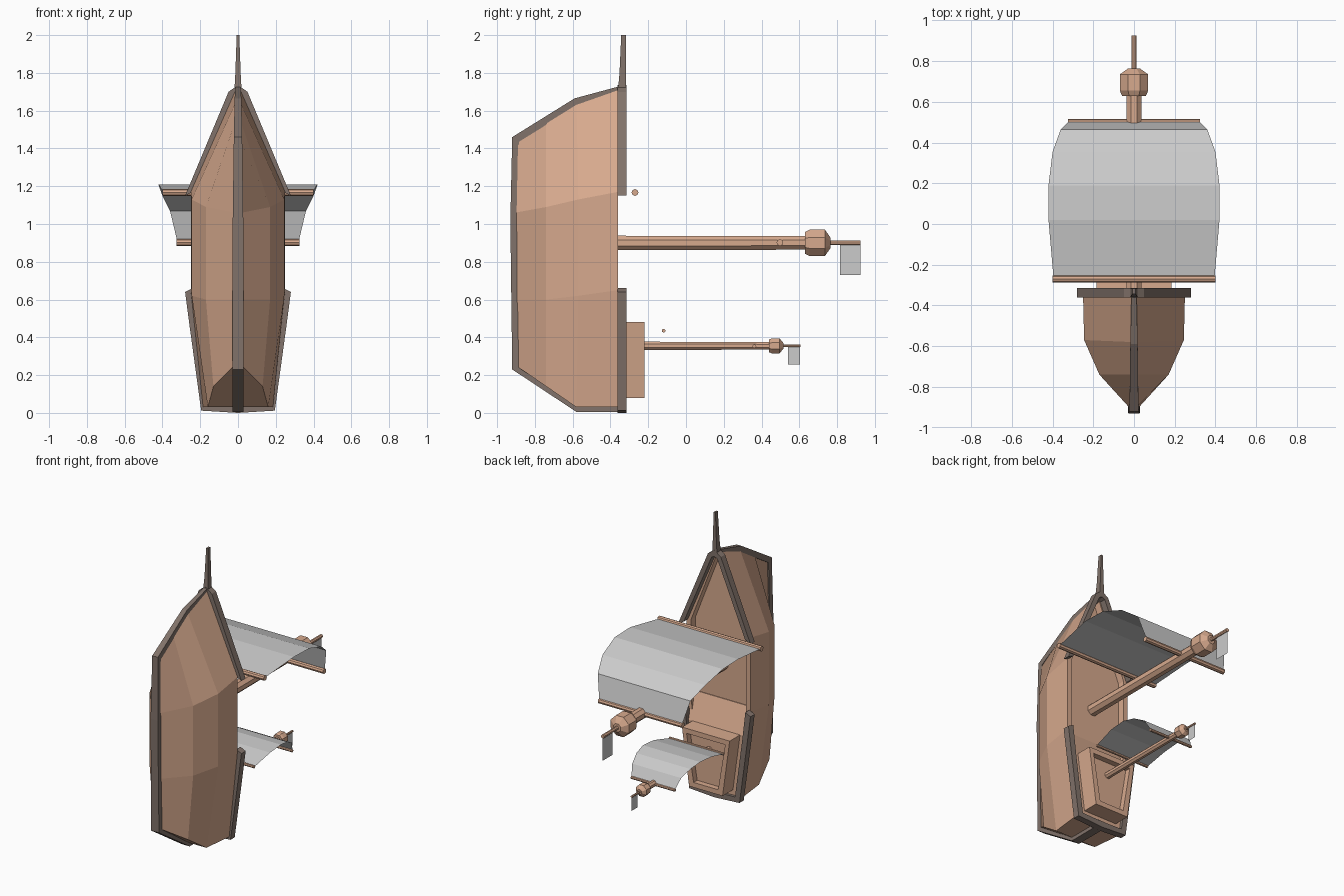
import bpy, bmesh, math

if "Cube" in bpy.data.objects:
    bpy.data.objects.remove(bpy.data.objects["Cube"])

def material(name, rgb):
    m = bpy.data.materials.new(name)
    m.diffuse_color = (*rgb, 1)
    m.use_nodes = True
    m.node_tree.nodes["Principled BSDF"].inputs["Base Color"].default_value = m.diffuse_color
    return m

WOOD = material("wood", (0.68, 0.40, 0.27))
DARK = material("dark_wood", (0.22, 0.17, 0.145))

def finish(name, bm, mat=None, solid=True):
    if solid:
        bmesh.ops.recalc_face_normals(bm, faces=bm.faces)
    me = bpy.data.meshes.new(name)
    bm.to_mesh(me)
    bm.free()
    if mat:
        me.materials.append(mat)
    ob = bpy.data.objects.new(name, me)
    bpy.context.collection.objects.link(ob)
    return ob

def loft(rings, bm, caps=True):
    """Bridge closed rings of points."""
    vs = [[bm.verts.new(p) for p in r] for r in rings]
    n = len(vs[0])
    for a, b in zip(vs, vs[1:]):
        for i in range(n):
            bm.faces.new((a[i], a[(i + 1) % n], b[(i + 1) % n], b[i]))
    if caps:
        bm.faces.new(vs[0])
        bm.faces.new(vs[-1])
    return vs

def band(bm, outer, inner):
    """Solid strip between two edges; each edge point is a (side a, side b) pair."""
    loft([(o[0], o[1], i[1], i[0]) for o, i in zip(outer, inner)], bm)

def lathe(name, profile, z, mat=WOOD):
    """Turned part along y; profile holds (y, radius)."""
    bm = bmesh.new()
    k = 1 / math.cos(math.pi / 8)
    ang = [math.pi / 8 + i * math.pi / 4 for i in range(8)]
    loft([[(r * k * math.cos(a), y, z + r * k * math.sin(a)) for a in ang]
          for y, r in profile], bm)
    return finish(name, bm, mat)

def yard(name, half, y, z, r):
    bm = bmesh.new()
    ang = [i * math.pi / 4 for i in range(8)]
    loft([[(x, y + r * math.cos(a), z + r * math.sin(a)) for a in ang]
          for x in (-half, half)], bm)
    return finish(name, bm, WOOD)

def sail(name, profile):
    """Thin billowing sheet; profile holds (y, z, half width)."""
    bm = bmesh.new()
    rows = [(bm.verts.new((-w, y, z)), bm.verts.new((w, y, z))) for y, z, w in profile]
    for a, b in zip(rows, rows[1:]):
        bm.faces.new((a[0], a[1], b[1], b[0]))
    return finish(name, bm, solid=False)

def flag(name, y0, y1, z0, z1):
    bm = bmesh.new()
    bm.faces.new([bm.verts.new((0, y, z)) for y, z in
                  ((y0, z0), (y1, z0), (y1, z1), (y0, z1))])
    return finish(name, bm, solid=False)

# Hull: half stations from stern to bow, deck edge to keel
stations = [
    [(.185, -.36, .03), (.16, -.58, .03), (.13, -.74, .14), (.02, -.90, .25)],
    [(.25, -.36, .65), (.245, -.57, .62), (.17, -.74, .60), (.02, -.905, .60)],
    [(.25, -.36, 1.17), (.245, -.57, 1.13), (.17, -.74, 1.09), (.02, -.905, 1.06)],
    [(.012, -.36, 1.71), (.012, -.58, 1.645), (.012, -.74, 1.55), (.012, -.90, 1.44)],
]
bm = bmesh.new()
rings = []
for s in stations:
    w, y, z = s[0]
    wi = max(w - .035, .003)
    left = [(-a, b, c) for a, b, c in reversed(s)]
    rings.append(s + left + [(-wi, y, z), (-wi, -.41, z), (wi, -.41, z), (wi, y, z)])
vs = loft(rings, bm, caps=False)
for r in (vs[0], vs[-1]):
    for k in range(3):
        bm.faces.new((r[k], r[k + 1], r[6 - k], r[7 - k]))
finish("hull", bm, WOOD)

# Keel following the hull outline
outer = [(-.33, 1.735), (-.59, 1.665), (-.92, 1.46), (-.93, 1.02),
         (-.92, .23), (-.58, .005), (-.318, .005)]
inner = [(-.33, 1.69), (-.57, 1.63), (-.885, 1.435), (-.89, 1.02),
         (-.885, .255), (-.57, .045), (-.318, .045)]
width = [.012, .018, .022, .028, .03, .03, .03]
bm = bmesh.new()
band(bm, [((-w, y, z), (w, y, z)) for (y, z), w in zip(outer, width)],
     [((-w, y, z), (w, y, z)) for (y, z), w in zip(inner, width)])
finish("keel", bm, DARK)

# Deck rails at bow and stern
def rail(name, out, inn):
    out = out + [(-x, z) for x, z in reversed(out) if x]
    inn = inn + [(-x, z) for x, z in reversed(inn) if x]
    bm = bmesh.new()
    pair = lambda p: ((p[0], -.362, p[1]), (p[0], -.315, p[1]))
    band(bm, [pair(p) for p in out], [pair(p) for p in inn])
    finish(name, bm, DARK)

rail("bow_rail", [(.28, 1.15), (.05, 1.70), (0, 1.735)],
     [(.238, 1.17), (.022, 1.68), (0, 1.69)])
rail("stern_rail", [(.28, .64), (.255, .45), (.195, .012), (0, 0)],
     [(.24, .66), (.215, .45), (.16, .045), (0, .04)])

# Bowsprit
bm = bmesh.new()
loft([[(-w, y0, z), (w, y0, z), (w, -.317, z), (-w, -.317, z)]
      for w, y0, z in ((.02, -.362, 1.69), (.014, -.352, 1.80), (.007, -.343, 2.0))], bm)
finish("bowsprit", bm, DARK)

# Raised stern deck with a ramp down to the main deck
bm = bmesh.new()
loft([[(-w, -.42, z), (w, -.42, z), (w, y, z), (-w, y, z)]
      for w, y, z in ((.165, -.335, .035), (.215, -.335, .48), (.23, -.405, .66))], bm)
finish("stern_deck", bm, WOOD)

# Cabin: tapered box with a sunken roof
bm = bmesh.new()
def ring(d, y):
    return [(-.13 + d, y, .08 + d), (.13 - d, y, .08 + d),
            (.185 - d, y, .48 - d), (-.185 + d, y, .48 - d)]
loft([ring(0, -.34), ring(0, -.22), ring(.035, -.22), ring(.035, -.26)], bm)
finish("cabin", bm, WOOD)

# Masts, crow's nests and flagpoles
lathe("main_mast", [(-.43, .038), (.65, .036)], .90)
lathe("main_nest", [(.63, .058), (.655, .07), (.735, .07), (.765, .028)], .90)
lathe("main_flagpole", [(.75, .012), (.925, .012)], .90)
lathe("small_mast", [(-.28, .022), (.46, .02)], .355)
lathe("small_nest", [(.44, .034), (.455, .04), (.495, .04), (.515, .016)], .355)
lathe("small_flagpole", [(.50, .007), (.605, .007)], .355)
flag("main_flag", .815, .925, .73, .89)
flag("small_flag", .54, .603, .255, .35)

# Yards
yard("main_upper_yard", .40, -.27, 1.167, .018)
yard("main_lower_yard", .325, .497, .902, .018)
yard("small_upper_yard", .21, -.118, .435, .01)
yard("small_lower_yard", .17, .362, .353, .01)

# Sails
sail("main_sail", [(-.27, 1.167, .395), (.02, 1.21, .42), (.19, 1.205, .42),
                   (.355, 1.15, .40), (.465, 1.07, .36), (.505, .902, .32)])
sail("small_sail", [(-.118, .435, .21), (.04, .478, .222), (.16, .488, .222),
                    (.25, .47, .21), (.325, .43, .19), (.366, .353, .168)])
